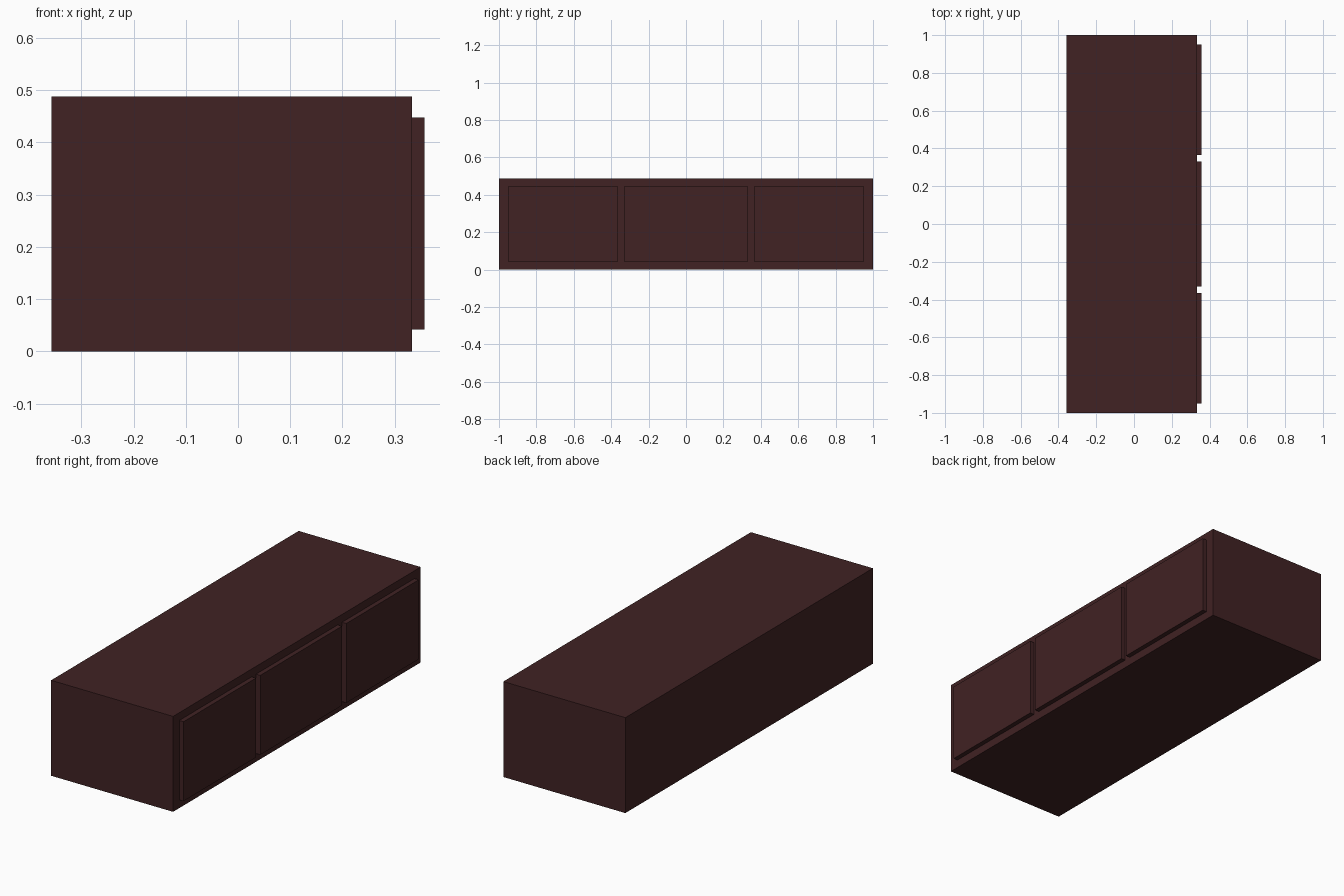
import bpy
import bmesh
from mathutils import Matrix, Vector

if "Cube" in bpy.data.objects:
    bpy.data.objects.remove(bpy.data.objects["Cube"])

# Single dark wood colour
wood = bpy.data.materials.new("dark_brown_wood")
wood.diffuse_color = (0.052, 0.016, 0.017, 1.0)
wood.use_nodes = True
wood.node_tree.nodes["Principled BSDF"].inputs["Base Color"].default_value = wood.diffuse_color


def box(name, lo, hi):
    """Closed box between two opposite corners."""
    lo, hi = Vector(lo), Vector(hi)
    bm = bmesh.new()
    bmesh.ops.create_cube(
        bm, size=1.0,
        matrix=Matrix.Translation((lo + hi) / 2) @ Matrix.Diagonal((*(hi - lo), 1.0)))
    mesh = bpy.data.meshes.new(name)
    bm.to_mesh(mesh)
    bm.free()
    mesh.materials.append(wood)
    obj = bpy.data.objects.new(name, mesh)
    bpy.context.collection.objects.link(obj)
    return obj


BACK, FACE, FRONT = -0.357, 0.333, 0.357

# Cabinet body
box("cabinet_body", (BACK, -1.0, 0.0), (FACE, 1.0, 0.488))

# Three raised drawer fronts on the +x side
for name, y0, y1 in (("drawer_front_left", -0.95, -0.365),
                     ("drawer_front_middle", -0.33, 0.33),
                     ("drawer_front_right", 0.365, 0.95)):
    box(name, (FACE, y0, 0.042), (FRONT, y1, 0.448))
